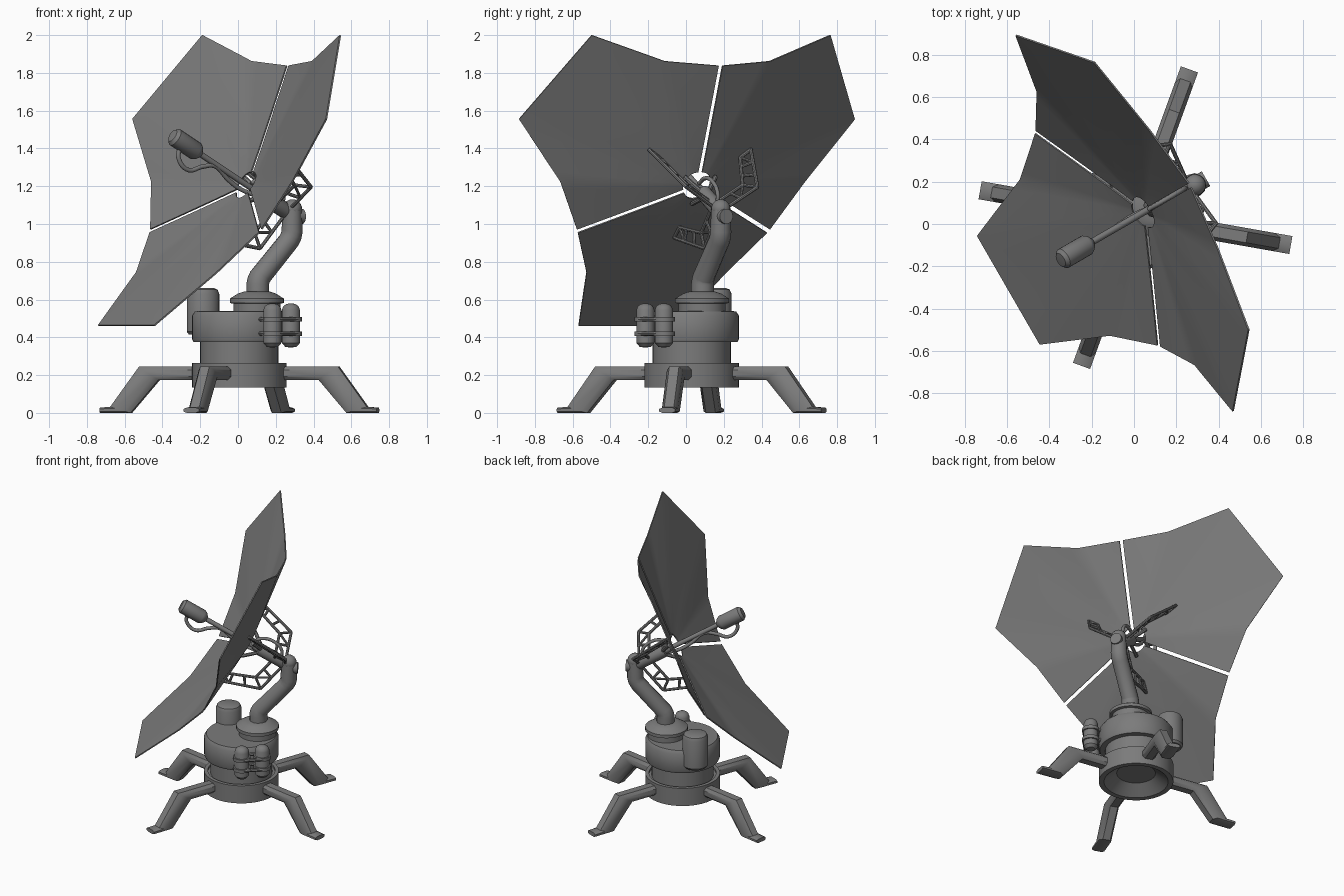
import bpy, bmesh, math
from mathutils import Vector, Matrix
from math import sin, cos, radians as rad

if "Cube" in bpy.data.objects:
    bpy.data.objects.remove(bpy.data.objects["Cube"])

BASE = Matrix.Translation((0.007, 0.03, 0))
TURN = Matrix.Translation((0.1, 0.085, 0))
# Dish frame: X sideways, Y up the dish, Z backwards along the axis
S = math.sqrt(3) / 2
DISH = Matrix(((-0.5, 0.433, 0.75, -0.15), (S, 0.25, 0.433, -0.057),
               (0, S, -0.5, 1.337), (0, 0, 0, 1)))
GREY = bpy.data.materials.new("dark_grey")
GREY.diffuse_color = (0.2, 0.2, 0.2, 1)
GREY.use_nodes = True
GREY.node_tree.nodes["Principled BSDF"].inputs["Base Color"].default_value = GREY.diffuse_color


def finish(bm, name, mat=Matrix(), angle=35):
    bmesh.ops.recalc_face_normals(bm, faces=bm.faces)
    me = bpy.data.meshes.new(name)
    bm.to_mesh(me)
    bm.free()
    me.materials.append(GREY)
    ob = bpy.data.objects.new(name, me)
    ob.matrix_world = mat
    bpy.context.collection.objects.link(ob)
    bpy.ops.object.select_all(action='DESELECT')
    ob.select_set(True)
    bpy.context.view_layer.objects.active = ob
    bpy.ops.object.shade_smooth_by_angle(angle=rad(angle))
    return ob


def lathe(name, prof, mat, n=40):
    bm = bmesh.new()
    vs = [bm.verts.new((r, 0, z)) for r, z in prof]
    es = [bm.edges.new(p) for p in zip(vs, vs[1:])]
    bmesh.ops.spin(bm, geom=vs + es, cent=(0, 0, 0), axis=(0, 0, 1), angle=2 * math.pi, steps=n)
    bmesh.ops.remove_doubles(bm, verts=bm.verts, dist=1e-4)
    return finish(bm, name, mat)


def rod(bm, a, b, r, n=8):
    a, b = Vector(a), Vector(b)
    q = (b - a).to_track_quat('Z', 'Y').to_matrix().to_4x4()
    bmesh.ops.create_cone(bm, cap_ends=True, segments=n, radius1=r, radius2=r,
                          depth=(b - a).length, matrix=Matrix.Translation((a + b) / 2) @ q)


def tube(name, pts, r, mat=Matrix(), taper=None):
    cu = bpy.data.curves.new(name, 'CURVE')
    cu.dimensions, cu.bevel_depth, cu.bevel_resolution = '3D', r, 4
    cu.use_fill_caps = True
    cu.materials.append(GREY)
    sp = cu.splines.new('POLY' if taper else 'BEZIER')
    if taper:
        sp.points.add(len(pts) - 1)
        for p, co, t in zip(sp.points, pts, taper):
            p.co, p.radius = (*co, 1), t
        sp.use_smooth = True
    else:
        sp.bezier_points.add(len(pts) - 1)
        for bp, p in zip(sp.bezier_points, pts):
            bp.co = p
            bp.handle_left_type = bp.handle_right_type = 'AUTO'
    ob = bpy.data.objects.new(name, cu)
    ob.matrix_world = mat
    bpy.context.collection.objects.link(ob)


# Base ring, recessed core and drum
lathe("base_drum", [(0, .2), (.13, .2), (.215, .135), (.25, .135), (.25, .265), (.225, .265),
                    (.225, .25), (.207, .25), (.207, .375), (.243, .375), (.25, .39),
                    (.25, .515), (.235, .538), (0, .54)], BASE, 48)

# Four splayed legs: an octagonal section lofted through (radius, z) top / bottom pairs
LEG = [((.2, .245), (.2, .175)), ((.535, .245), (.43, .175)),
       ((.69, .032), (.58, 0)), ((.745, .028), (.745, 0))]
OCT = [(-1, .25), (-1, .75), (-.6, 1), (.6, 1), (1, .75), (1, .25), (.6, 0), (-.6, 0)]
for i, a in enumerate((-10, 70, 170, 250)):
    bm = bmesh.new()
    secs = []
    for top, bot in LEG:
        t, b = Vector(top), Vector(bot)
        pts = [(b.lerp(t, h), w * .043) for w, h in OCT]
        secs.append([bm.verts.new((p.x, w, p.y)) for p, w in pts])
    for s0, s1 in zip(secs, secs[1:]):
        for k in range(8):
            bm.faces.new((s0[k], s0[k - 1], s1[k - 1], s1[k]))
    bm.faces.new(secs[0])
    bm.faces.new(secs[-1])
    finish(bm, f"leg_{i + 1}", BASE @ Matrix.Rotation(rad(a), 4, 'Z'), 40)

# Rear canister
lathe("rear_canister", [(0, .415), (.075, .415), (.086, .43), (.086, .63), (.077, .652),
                        (.06, .66), (0, .66)], Matrix.Translation((-.185, .155, 0)), 32)

# Gas bottles with their clamp bands
BOT = ((.182, -.215), (.28, -.117))
for i, (x, y) in enumerate(BOT):
    m = Matrix.Translation((x, y, 0))
    lathe(f"gas_bottle_{i + 1}", [(0, .345), (.03, .35), (.048, .37), (.048, .545), (.04, .565),
                                  (.022, .577), (0, .58)], m, 24)
    for j, z in enumerate((.42, .495)):
        lathe(f"bottle_band_{i + 1}_{j + 1}", [(.045, z - .012), (.058, z - .012), (.058, z + .012),
                                               (.045, z + .012)], m, 24)
bm = bmesh.new()
for z in (.42, .495):
    for x, y in BOT:
        rod(bm, (x, y, z), (x - .09, y + .09, z), .012)
    for o in (-.033, .033):
        rod(bm, (BOT[0][0] + o, BOT[0][1] - o, z), (BOT[1][0] + o, BOT[1][1] - o, z), .012)
    rod(bm, (.145, -.25, z), (.11, -.17, z), .012)
finish(bm, "bottle_brackets")

# Turntable and bent mast
lathe("turntable", [(0, .53), (.125, .53), (.125, .578), (.143, .582), (.143, .605), (.1, .632),
                    (.07, .642), (0, .645)], TURN)
tube("mast", [(.105, .088, .62), (.105, .088, .68), (.108, .09, .7), (.116, .094, .72),
              (.268, .176, .91), (.281, .182, .935), (.286, .184, .96), (.288, .184, 1.08)],
     .056, taper=[1.08, 1.08, 1.06, 1.04, 1, 1, 1, .9])

# Elevation joint on top of the mast
bm = bmesh.new()
bmesh.ops.create_uvsphere(bm, u_segments=20, v_segments=12, radius=.051,
                          matrix=Matrix.Translation((.288, .184, 1.08)))
back = Vector((S, .5, 0)) * .06
rod(bm, Vector((.288, .184, 1.04)), Vector((.288, .184, 1.04)) + back, .04, 20)
finish(bm, "elevation_joint")

# Boom behind the dish, thin arm and feed horn
lathe("boom", [(0, .3), (.022, .3), (.025, .34), (.042, .345), (.042, .55), (.03, .57), (0, .57)], DISH, 20)
lathe("feed_arm", [(0, -.08), (.016, -.08), (.016, .32), (0, .32)], DISH, 12)
lathe("feed_horn", [(0, -.265), (.035, -.262), (.05, -.245), (.05, -.1), (.04, -.082),
                    (.02, -.065), (0, -.065)], DISH, 24)

# Cables
tube("feed_cable", [(0, -.045, -.19), (0, -.085, -.17), (0, -.11, -.09), (0, -.05, -.02), (0, -.012, .04),
                    (.01, -.03, .16), (.01, -.035, .24), (0, -.02, .34)], .012, DISH)
tube("back_cable", [(0, .02, .28), (0, .075, .32), (0, .1, .4), (0, .07, .48), (0, .02, .5)], .011, DISH)

# Three dish panels: polar grid ruled from the hub hole to the angular rim
HALF = [(-60, .667, .168), (-35.2, .738, .126), (-16.5, 1.043, 0)]
RIM = [Vector((r * sin(rad(a)), r * cos(rad(a)), t)) for a, r, t in
       HALF + [(-a, r, t) for a, r, t in reversed(HALF)]]
SUB, RINGS = 6, 12
line = [RIM[i].lerp(RIM[i + 1], k / SUB) for i in range(5) for k in range(SUB)] + [RIM[5]]
for i in range(3):
    bm = bmesh.new()
    rows = []
    for p in line:
        d = Vector((p.x, p.y))
        row = []
        for k in range(RINGS + 1):
            f = k / RINGS
            q = d.normalized() * (.07 + (d.length - .07) * f)
            row.append(bm.verts.new((q.x, q.y + .014, .262 + (p.z - .262) * f ** 1.05)))
        rows.append(row)
    for a, b in zip(rows, rows[1:]):
        for k in range(RINGS):
            bm.faces.new((a[k], a[k + 1], b[k + 1], b[k]))
    bmesh.ops.recalc_face_normals(bm, faces=bm.faces)
    bmesh.ops.solidify(bm, geom=bm.faces[:], thickness=.008)
    finish(bm, f"dish_panel_{i + 1}", DISH @ Matrix.Rotation(rad(-60 - 120 * i), 4, 'Z'))

# Three lattice trusses carrying the panels, as (radius, depth) chords
OUT = [Vector((0, r, t)) for r, t in ((.03, .54), (.25, .5), (.36, .197))]
INN = [Vector((0, r, t)) for r, t in ((.03, .46), (.195, .43), (.285, .217))]
for i in range(3):
    bm = bmesh.new()
    for s in range(2):
        rod(bm, OUT[s], OUT[s + 1], .01)
        rod(bm, INN[s], INN[s + 1], .01)
        n = 2 + s
        for k in range(n):
            o0, i0 = OUT[s].lerp(OUT[s + 1], k / n), INN[s].lerp(INN[s + 1], k / n)
            rod(bm, o0, i0, .009)
            if k == n - 1:
                rod(bm, o0, INN[s + 1], .008)
    rod(bm, OUT[2], INN[2], .01)
    # small hub bracket between boom and panel edge
    rod(bm, (0, .02, .36), (0, .11, .27), .013)
    finish(bm, f"truss_{i + 1}", DISH @ Matrix.Rotation(rad(-60 - 120 * i), 4, 'Z'))
